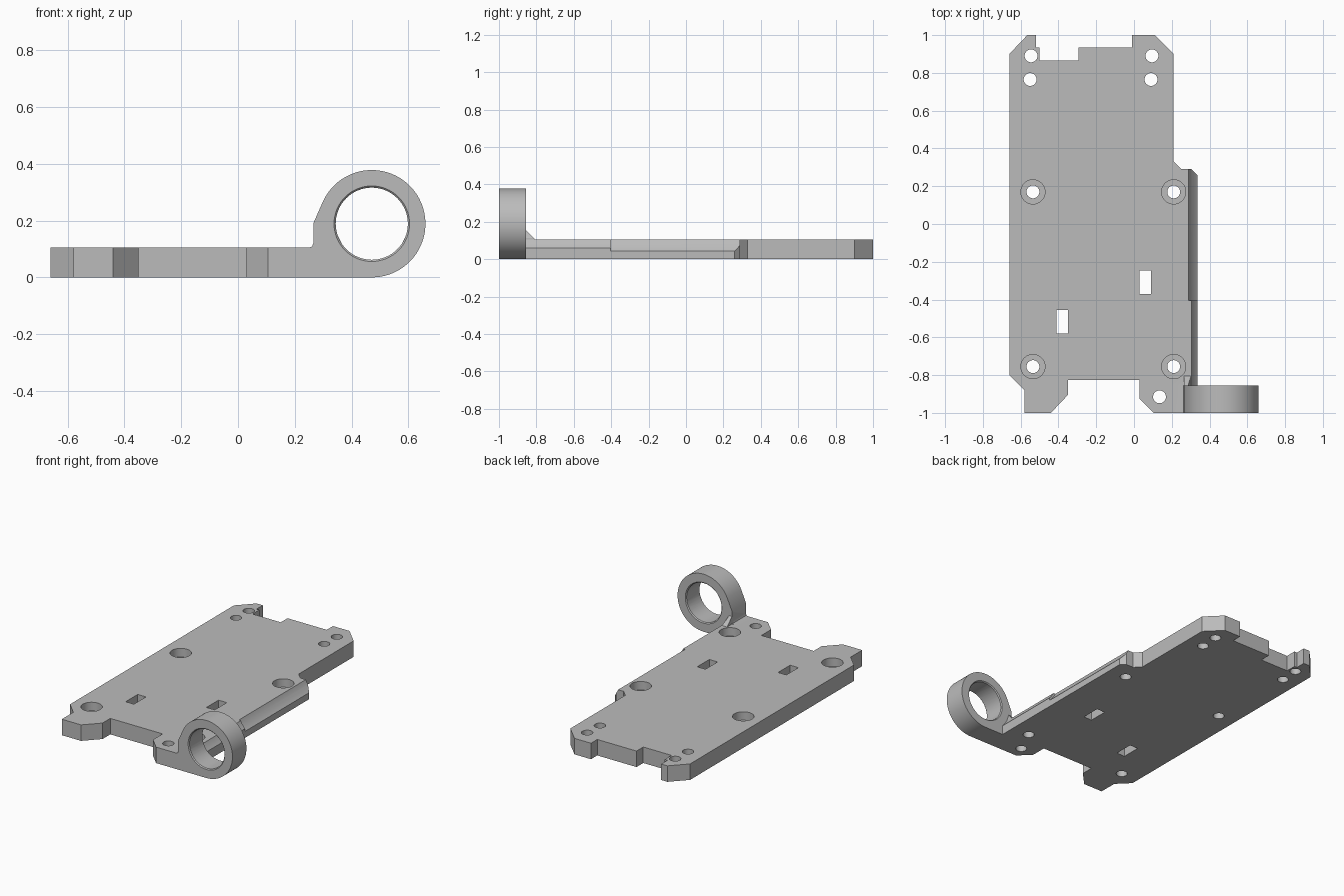
import bpy, bmesh, math
from mathutils import Matrix, Vector

cube = bpy.data.objects.get("Cube")
if cube:
    bpy.data.objects.remove(cube, do_unlink=True)

THICK = 0.105
RING_X, RING_Z, RING_R = 0.471, 0.189, 0.189
FRONT, RING_BACK = -1.0, -0.855

grey = bpy.data.materials.new("plain grey")
grey.use_nodes = True
colour = (0.5, 0.5, 0.5, 1)
grey.diffuse_color = colour
grey.node_tree.nodes["Principled BSDF"].inputs["Base Color"].default_value = colour


def make(name, bm):
    bmesh.ops.recalc_face_normals(bm, faces=bm.faces)
    mesh = bpy.data.meshes.new(name)
    bm.to_mesh(mesh)
    bm.free()
    mesh.materials.append(grey)
    ob = bpy.data.objects.new(name, mesh)
    bpy.context.collection.objects.link(ob)
    return ob


def prism(name, points, offset):
    """Extrude a closed outline of 3D points along an offset."""
    bm = bmesh.new()
    face = bm.faces.new([bm.verts.new(p) for p in points])
    grown = bmesh.ops.extrude_face_region(bm, geom=[face], use_keep_orig=True)
    verts = [g for g in grown["geom"] if isinstance(g, bmesh.types.BMVert)]
    bmesh.ops.translate(bm, verts=verts, vec=offset)
    return make(name, bm)


def cylinder(name, centre, r1, r2, depth, along_y=False):
    bm = bmesh.new()
    turn = Matrix.Rotation(math.radians(-90), 4, 'X') if along_y else Matrix()
    bmesh.ops.create_cone(bm, cap_ends=True, segments=64, radius1=r1, radius2=r2,
                          depth=depth, matrix=Matrix.Translation(centre) @ turn)
    return make(name, bm)


def combine(target, other, operation):
    mod = target.modifiers.new(operation, 'BOOLEAN')
    mod.operation, mod.solver, mod.object = operation, 'EXACT', other
    bpy.context.view_layer.objects.active = target
    bpy.ops.object.modifier_apply(modifier=mod.name)
    bpy.data.objects.remove(other, do_unlink=True)


def along_ring(y0, y1, r1, r2):
    """Cutter on the ring axis between two depths."""
    return cylinder("cutter", (RING_X, (y0 + y1) / 2, RING_Z), r1, r2, y1 - y0, True)


# Base plate outline
outline = [(-.66, -.80), (-.58, -.88), (-.58, -1), (-.44, -1), (-.35, -.905),
           (-.35, -.825), (.03, -.825), (.03, -.925), (.105, -1), (.25, -1),
           (.25, RING_BACK), (.335, RING_BACK), (.335, .26), (.305, .29), (.25, .29),
           (.21, .33), (.21, .90), (.11, 1), (-.01, 1), (-.01, .935),
           (-.295, .935), (-.295, .865), (-.50, .865), (-.50, .935),
           (-.52, .935), (-.52, 1), (-.565, 1), (-.66, .90)]
plate = prism("mounting_plate", [(x, y, 0) for x, y in outline], (0, 0, THICK))

# Sloped gusset behind the ring
gusset = [(-.87, .09), (-.87, .155), (RING_BACK, .155), (-.805, THICK), (-.805, .09)]
combine(plate, prism("gusset", [(.265, y, z) for y, z in gusset], (.035, 0, 0)), 'UNION')

# Hollowed long edge, slightly wider toward the back
combine(plate, along_ring(RING_BACK, -.4, .187, .187), 'DIFFERENCE')
combine(plate, along_ring(-.405, .5, .2, .2), 'DIFFERENCE')

# Ring with its foot
foot = [(.2, 0), (.2, THICK), (.25, THICK), (.261, .109), (.265, .12), (.265, .19)]
for i in range(49):
    a = math.radians(155 - 245 * i / 48)
    foot.append((RING_X + RING_R * math.cos(a), RING_Z + RING_R * math.sin(a)))
ring = prism("ring", [(x, FRONT, z) for x, z in foot], (0, RING_BACK - FRONT, 0))
combine(plate, ring, 'UNION')

# Ring bore with chamfered mouths
combine(plate, along_ring(-1.1, -.8, .127, .127), 'DIFFERENCE')
combine(plate, along_ring(FRONT - .01, FRONT + .006, .143, .127), 'DIFFERENCE')
combine(plate, along_ring(RING_BACK - .006, RING_BACK + .01, .127, .143), 'DIFFERENCE')

# Screw holes, four of them counterbored
bored = [(x, y) for x in (-.535, .21) for y in (.17, -.755)]
plain = [(-.545, .89), (-.55, .765), (.095, .89), (.09, .765), (.135, -.915)]
for x, y in bored + plain:
    combine(plate, cylinder("cutter", (x, y, .05), .034, .034, .4), 'DIFFERENCE')
for x, y in bored:
    combine(plate, cylinder("cutter", (x, y, .15), .064, .064, .2), 'DIFFERENCE')

# Strap slots
for x, y in ((-.41, -.58), (.03, -.37)):
    corners = [(x, y), (x + .06, y), (x + .06, y + .125), (x, y + .125)]
    slot = prism("cutter", [(cx, cy, -.1) for cx, cy in corners], (0, 0, .4))
    combine(plate, slot, 'DIFFERENCE')

# Smooth curved walls, keep hard edges
bpy.ops.object.select_all(action='DESELECT')
plate.select_set(True)
bpy.context.view_layer.objects.active = plate
bpy.ops.object.shade_smooth_by_angle(angle=math.radians(25))
